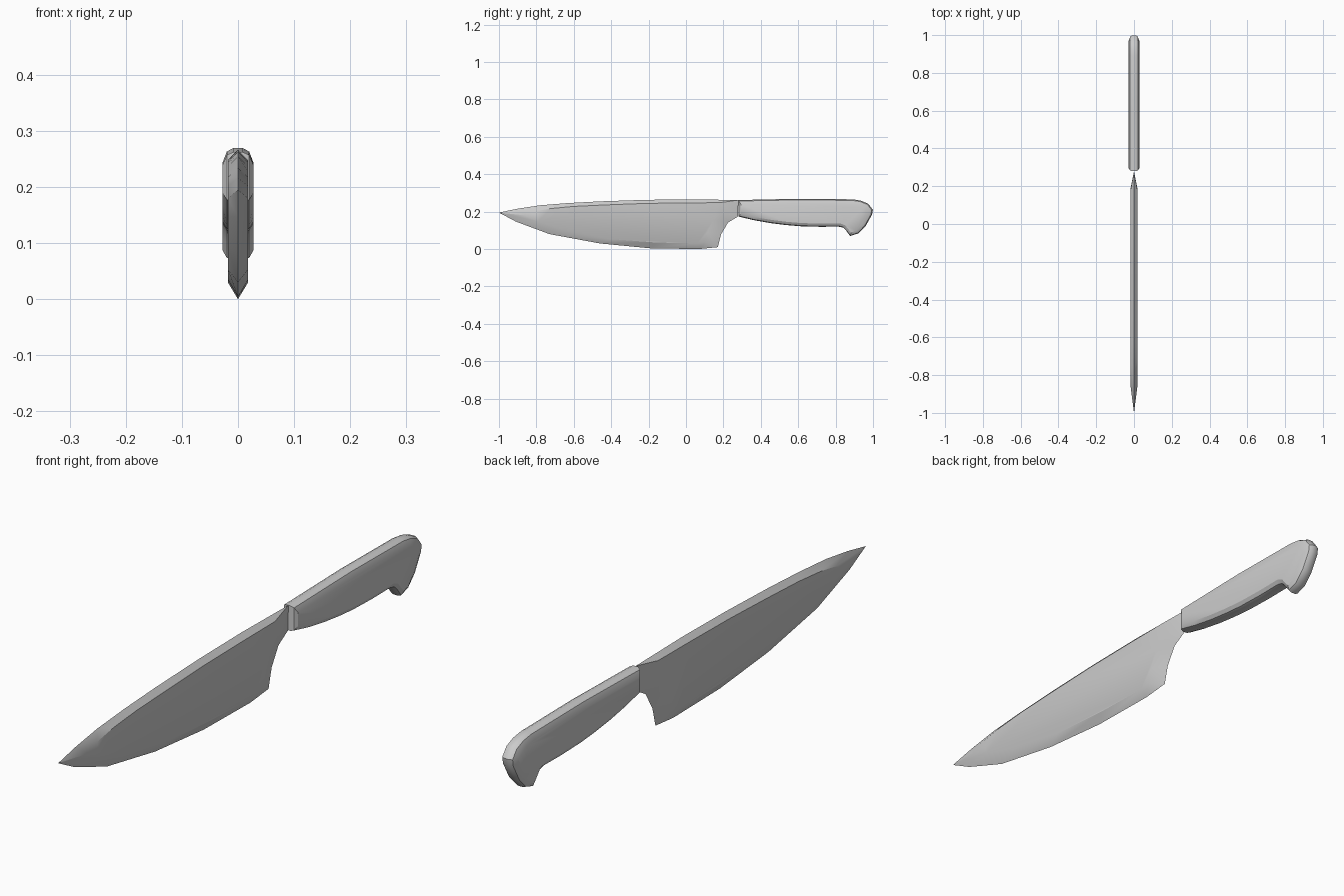
import bpy, math


def loft_profile(name, pairs, layers):
    """Mirror-symmetric solid: each pair is (outer y, outer z, inner y, inner z);
    each layer is (blend from outer to inner, x)."""
    n = len(pairs)
    verts = [(x, oy + (iy - oy) * t, oz + (iz - oz) * t)
             for t, x in layers for oy, oz, iy, iz in pairs]
    faces = []
    for k in range(len(layers) - 1):
        for i in range(n):
            j = (i + 1) % n
            faces.append((k * n + i, k * n + j, (k + 1) * n + j, (k + 1) * n + i))
    last = (len(layers) - 1) * n
    faces.append(tuple(reversed(range(n))))
    faces.append(tuple(range(last, last + n)))
    mesh = bpy.data.meshes.new(name)
    mesh.from_pydata(verts, [], faces)
    obj = bpy.data.objects.new(name, mesh)
    bpy.context.collection.objects.link(obj)
    # consistent outward normals, smooth faces with sharp creases
    bpy.ops.object.select_all(action='DESELECT')
    obj.select_set(True)
    bpy.context.view_layer.objects.active = obj
    bpy.ops.object.mode_set(mode='EDIT')
    bpy.ops.mesh.select_all(action='SELECT')
    bpy.ops.mesh.normals_make_consistent(inside=False)
    bpy.ops.object.mode_set(mode='OBJECT')
    bpy.ops.object.shade_smooth_by_angle(angle=math.radians(30))
    return obj


# Blade: sharp outline at x = 0, flat cheeks inset on both sides
blade = [
    (-1.00, .195, -.86, .180),
    (-.91, .147, -.79, .147),
    (-.73, .080, -.64, .096),
    (-.46, .030, -.40, .053),
    (-.19, .004, -.16, .035),
    (.07, .000, .06, .030),
    (.17, .010, .10, .037),
    (.187, .078, .115, .090),
    (.225, .142, .145, .155),
    (.278, .174, .19, .195),
    (.28, .262, .18, .248),
    (.02, .266, .00, .247),
    (-.22, .263, -.22, .244),
    (-.46, .255, -.43, .236),
    (-.63, .246, -.60, .228),
    (-.78, .234, -.72, .217),
    (-.90, .216, -.81, .202),
]
loft_profile("blade", blade, [(1, -.018), (0, 0), (1, .018)])

# Handle: hooked grip with rounded rim
handle = [
    (.28, .174, .295, .190),
    (.36, .155, .365, .172),
    (.45, .139, .455, .156),
    (.53, .129, .535, .146),
    (.61, .122, .615, .139),
    (.72, .119, .72, .136),
    (.815, .120, .825, .137),
    (.840, .115, .851, .127),
    (.857, .098, .866, .108),
    (.877, .070, .884, .088),
    (.920, .083, .910, .099),
    (.960, .122, .937, .131),
    (.995, .185, .968, .188),
    (.999, .210, .970, .207),
    (.975, .242, .953, .225),
    (.935, .259, .922, .235),
    (.89, .266, .885, .239),
    (.60, .269, .60, .242),
    (.28, .262, .295, .238),
]
loft_profile("handle", handle,
             [(1, -.028), (.22, -.02), (0, -.009), (0, .009), (.22, .02), (1, .028)])
